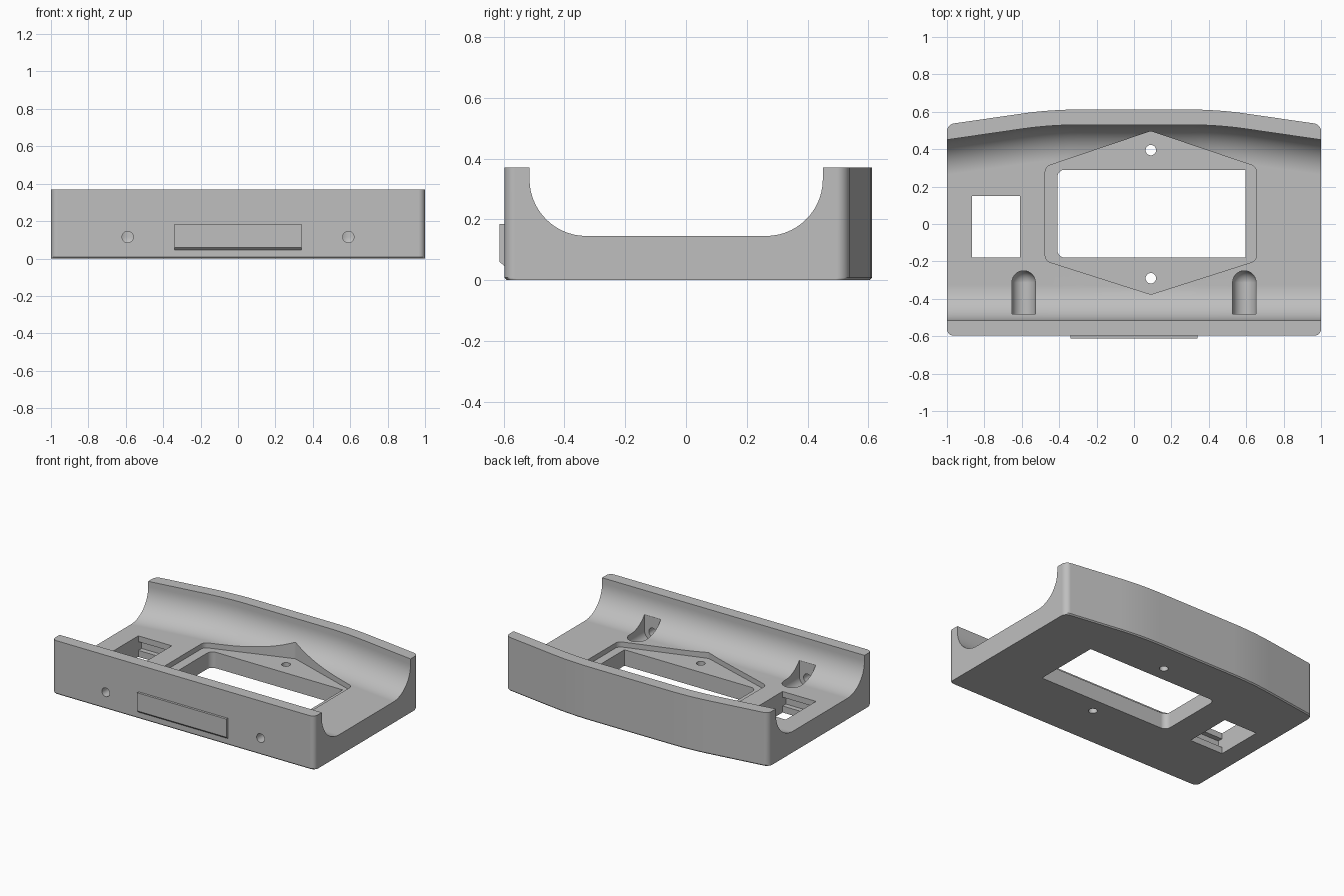
import bpy, bmesh, math
from mathutils import Vector

cube = bpy.data.objects.get("Cube")
if cube:
    bpy.data.objects.remove(cube, do_unlink=True)

# Single plain grey plastic
grey = bpy.data.materials.new("plain grey")
grey.use_nodes = True
colour = (0.52, 0.52, 0.52, 1)
grey.diffuse_color = colour
grey.node_tree.nodes["Principled BSDF"].inputs["Base Color"].default_value = colour

FRONT, BACK, HEIGHT, FLOOR = -0.597, 0.612, 0.37, 0.145
WALL, FILLET, CORNER, CHAMFER = 0.082, 0.187, 0.035, 0.008


def finish(name, bm):
    bmesh.ops.recalc_face_normals(bm, faces=bm.faces)
    mesh = bpy.data.meshes.new(name)
    bm.to_mesh(mesh)
    bm.free()
    mesh.materials.append(grey)
    obj = bpy.data.objects.new(name, mesh)
    bpy.context.collection.objects.link(obj)
    return obj


def loft(name, sections):
    """Skin a row of equal-length closed sections and cap both ends."""
    bm = bmesh.new()
    rings = [[bm.verts.new(p) for p in s] for s in sections]
    for a, b in zip(rings, rings[1:]):
        for i in range(len(a)):
            j = (i + 1) % len(a)
            bm.faces.new((a[i], a[j], b[j], b[i]))
    bm.faces.new(rings[0])
    bm.faces.new(rings[-1])
    return finish(name, bm)


def hull(name, points):
    """Convex solid around a cloud of points."""
    bm = bmesh.new()
    for p in points:
        bm.verts.new(p)
    bmesh.ops.convex_hull(bm, input=bm.verts[:])
    loose = [v for v in bm.verts if not v.link_faces]
    bmesh.ops.delete(bm, geom=loose, context='VERTS')
    bmesh.ops.dissolve_limit(bm, angle_limit=0.01, verts=bm.verts[:], edges=bm.edges[:])
    return finish(name, bm)


def ring(x, y, r, n=32):
    return [(x + r * math.cos(i * math.tau / n), y + r * math.sin(i * math.tau / n))
            for i in range(n)]


def prism(name, discs, low, high):
    """Vertical solid whose outline wraps round the given discs."""
    return hull(name, [(x, y, z) for d in discs for x, y in ring(*d) for z in (low, high)])


def box(name, x0, x1, y0, y1, z0, z1):
    return hull(name, [(x, y, z) for x in (x0, x1) for y in (y0, y1) for z in (z0, z1)])


# Rear wall sweeps forward towards both ends
def sweep(x):
    d = max(0, abs(x) - 0.3)
    return 0.145 * (d * d / 0.6 if d < 0.3 else d - 0.15)


# Cross-section of the trough at one station along x
def section(x):
    d = max(0, abs(x) - (1 - CORNER))
    inset = CORNER - math.sqrt(max(0, CORNER ** 2 - d * d))
    front, back = FRONT + inset, BACK - sweep(x) - inset
    inner_front, inner_back = FRONT + WALL, BACK - sweep(x) - WALL
    pts = [(front + CHAMFER, 0), (front, CHAMFER), (front, HEIGHT), (inner_front, HEIGHT)]
    steps = 14
    for side, wall in ((1, inner_front), (-1, inner_back)):
        arc = []
        for i in range(steps + 1):
            a = i / steps * math.pi / 2
            arc.append((wall + side * FILLET * (1 - math.cos(a)),
                        FLOOR + FILLET * (1 - math.sin(a))))
        pts += arc if side == 1 else arc[::-1]
    pts += [(inner_back, HEIGHT), (back, HEIGHT), (back, CHAMFER), (back - CHAMFER, 0)]
    return [(x, y, z) for y, z in pts]


half = [0, 0.3] + [0.3 + 0.05 * i for i in range(1, 7)]
half += [1 - CORNER + CORNER * math.sin(i * math.pi / 12) for i in range(7)]
stations = [-x for x in half[:0:-1]] + half
body = loft("cradle_body", [section(x) for x in stations])

# Cutters: hexagonal recess and display window
cutters = [
    prism("recess_cutter",
          [(0.09, 0.465, 0.03), (0.09, -0.345, 0.03)]
          + [(x, y, 0.04) for x in (0.615, -0.435) for y in (0.277, -0.167)], 0.11, 0.6),
    prism("window_cutter",
          [(-0.37, 0.25, 0.04), (-0.37, -0.14, 0.04),
           (0.594, 0.289, 0.001), (0.594, -0.179, 0.001)], -0.1, 0.5),
]
# Screw holes above and below the window
for y in (0.395, -0.29):
    cutters.append(prism("screw_hole_cutter", [(0.09, y, 0.028)], -0.1, 0.5))

# Socket opening with undercut ledges
cutters.append(box("socket_cutter", -0.865, -0.61, -0.18, 0.15, -0.1, 0.5))
cutters.append(box("socket_ledge_cutter", -0.864, -0.611, -0.215, 0.185, 0.045, 0.105))

# Front screw holes with round-ended pockets behind
for x in (-0.59, 0.59):
    r, zc = 0.0625, 0.115
    cutters.append(hull("front_hole_cutter", [(u, y, v) for u, v in ring(x, zc, 0.03)
                                              for y in (-0.8, -0.44)]))
    pts = [(u, -0.48, v) for u, v in ring(x, zc, r)]
    pts += [(x - r, -0.48, 0.5), (x + r, -0.48, 0.5)]
    pts += [(u, v, 0.5) for u, v in ring(x, -0.3125, r)]
    for i in range(9):
        a = i / 8 * math.pi / 2
        pts += [(u, v, zc - r * math.sin(a))
                for u, v in ring(x, -0.3125, max(r * math.cos(a), 0.001))]
    cutters.append(hull("pocket_cutter", pts))

bpy.context.view_layer.objects.active = body
for cutter in cutters:
    mod = body.modifiers.new("cut", 'BOOLEAN')
    mod.operation, mod.solver, mod.object = 'DIFFERENCE', 'EXACT', cutter
    bpy.ops.object.modifier_apply(modifier=mod.name)
    bpy.data.objects.remove(cutter, do_unlink=True)

# Raised front plate with a sloped lower edge
plate = loft("front_plate", [[(x, y, z) for y, z in (
    (FRONT + 0.01, 0.185), (-0.613, 0.185), (-0.613, 0.06), (FRONT, 0.045),
    (FRONT + 0.01, 0.045))] for x in (-0.34, 0.34)])

# Smooth curves, crisp edges
bpy.ops.object.select_all(action='DESELECT')
for obj in (body, plate):
    obj.select_set(True)
bpy.ops.object.shade_smooth_by_angle(angle=math.radians(30))
normals = body.modifiers.new("weighted normals", 'WEIGHTED_NORMAL')
normals.keep_sharp = True
